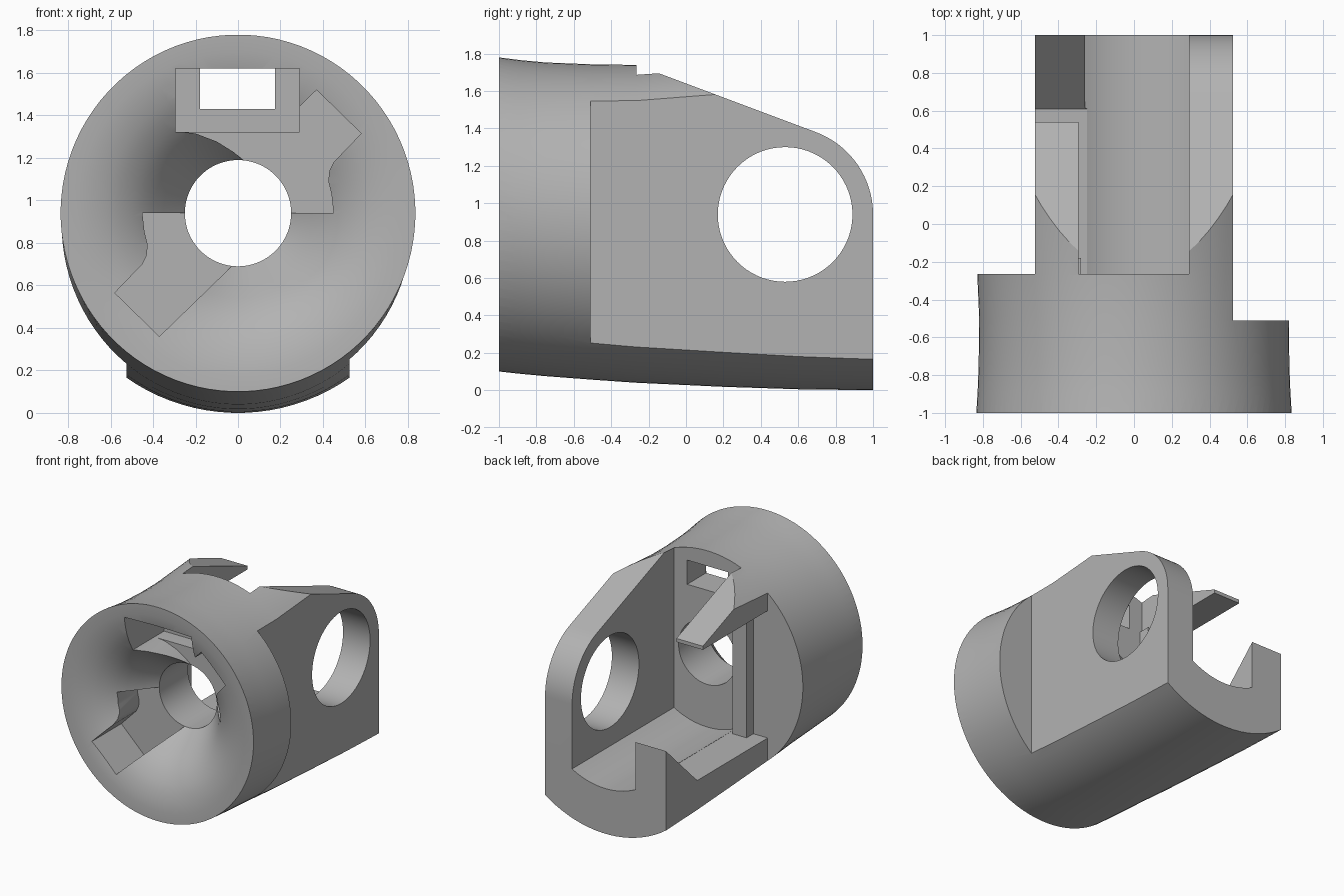
import bpy, bmesh, math
from mathutils import Vector

if "Cube" in bpy.data.objects:
    bpy.data.objects.remove(bpy.data.objects["Cube"])

AXIS = 0.94  # height of the bore axis

grey = bpy.data.materials.new("plain grey")
grey.use_nodes = True
grey.diffuse_color = (0.45, 0.45, 0.45, 1)
grey.node_tree.nodes["Principled BSDF"].inputs["Base Color"].default_value = (0.45, 0.45, 0.45, 1)


def loft(name, rings):
    """Closed solid through a list of equal-length point rings."""
    bm = bmesh.new()
    loops = [[bm.verts.new(p) for p in ring] for ring in rings]
    n = len(loops[0])
    for a, b in zip(loops, loops[1:]):
        for i in range(n):
            j = (i + 1) % n
            bm.faces.new((a[i], a[j], b[j], b[i]))
    bm.faces.new(loops[0])
    bm.faces.new(loops[-1])
    bmesh.ops.recalc_face_normals(bm, faces=bm.faces)
    mesh = bpy.data.meshes.new(name)
    bm.to_mesh(mesh)
    bm.free()
    mesh.materials.append(grey)
    obj = bpy.data.objects.new(name, mesh)
    bpy.context.collection.objects.link(obj)
    return obj


def ellipse(y, cz, a, b, n=96):
    angles = [2 * math.pi * (i + 0.5) / n for i in range(n)]
    return [(a * math.cos(t), y, cz + b * math.sin(t)) for t in angles]


def lathe(name, profile):
    """Solid of revolution about the bore axis from (radius, y) pairs."""
    return loft(name, [ellipse(y, AXIS, r, r) for r, y in profile])


def prism_x(name, profile, x0, x1):
    return loft(name, [[(x, y, z) for y, z in profile] for x in (x0, x1)])


def prism_y(name, profile, y0, y1):
    return loft(name, [[(x, y, z) for x, z in profile] for y in (y0, y1)])


def box(name, x0, x1, y0, y1, z0, z1):
    return prism_y(name, [(x0, z0), (x1, z0), (x1, z1), (x0, z1)], y0, y1)


def combine(target, other, operation="DIFFERENCE"):
    mod = target.modifiers.new("cut", "BOOLEAN")
    mod.operation = operation
    mod.solver = "EXACT"
    mod.object = other
    bpy.context.view_layer.objects.active = target
    bpy.ops.object.modifier_apply(modifier=mod.name)
    bpy.data.objects.remove(other)


# Outer body: y, bottom, top, half width
sections = [(-1, 0.1, 1.78, 0.835), (-0.88, 0.087, 1.765, 0.828), (-0.75, 0.075, 1.753, 0.823),
            (-0.5, 0.056, 1.743, 0.82), (-0.27, 0.04, 1.74, 0.83), (0.2, 0.018, 1.77, 0.855),
            (0.6, 0.005, 1.8, 0.885), (1, 0, 1.83, 0.915)]
body = loft("housing_body", [ellipse(y, (lo + hi) / 2, a, (hi - lo) / 2) for y, lo, hi, a in sections])

# Flat sides behind the front collar
combine(body, box("left_flat", 0.525, 2, -0.51, 2, -1, 3))
combine(body, box("right_flat", -2, -0.525, -0.265, 2, -1, 3))

# Sloping top, rounded over concentric with the side hole
hole_y, round_r = 0.53, 0.47
start = math.radians(69.5)
arc = [(hole_y + round_r * math.cos(start * (1 - i / 16)),
        AXIS + round_r * math.sin(start * (1 - i / 16))) for i in range(17)]
top = [(-0.255, 1.736)] + arc + [(1.2, AXIS), (1.2, 2.5), (-0.255, 2.5)]
combine(body, prism_x("top_slope", top, -2, 2))

# Rear channel with a rounded floor, open at the top and back
floor_r, left, right = 0.585, 0.29, -0.26
xs = [right + (left - right) * i / 20 for i in range(21)]
channel = [(x, AXIS - math.sqrt(floor_r ** 2 - x * x)) for x in xs]
combine(body, prism_y("channel", channel + [(left, 2.5), (right, 2.5)], -0.265, 1.5))

# Open right wall, leaving an upper prong and a rear wedge
window = [(-0.265, 0.41), (0.61, 0.41), (1, 0.79), (1.2, 0.985), (1.2, 2.5),
          (0.54, 2.5), (0.54, 1.41), (-0.265, 1.41)]
combine(body, prism_x("right_window", window, -1, -0.25))
combine(body, box("prong_trim", -0.295, -0.2, -0.265, 1.5, 1.3, 2.5))

# Round side hole
ring = [(hole_y + 0.36 * math.cos(math.tau * i / 72), AXIS + 0.36 * math.sin(math.tau * i / 72))
        for i in range(72)]
combine(body, prism_x("side_hole", ring, 0.1, 1))

# Flared front mouth and the bore behind it
flare = [(0.9, -1.2), (0.9, -1.002), (0.76, -0.997), (0.69, -0.985), (0.62, -0.965), (0.56, -0.938),
         (0.5, -0.9), (0.45, -0.86), (0.4, -0.807), (0.35, -0.745), (0.25, -0.62)]
combine(body, lathe("mouth", flare))
combine(body, lathe("bore", [(0.25, -0.9), (0.25, -0.1)]))

# Pair of twist-lock pockets, half a turn apart
pocket = [(0, 0), (0.45, 0), (0.44, 0.09), (0.425, 0.15), (0.43, 0.2), (0.45, 0.24),
          (0.58, 0.375), (0.37, 0.58), (0.03, 0.25)]
for sign in (1, -1):
    outline = [(sign * x, AXIS + sign * z) for x, z in pocket]
    combine(body, prism_y("lock_pocket", outline, -1.3, -0.62))

# Latch recess, its lower relief and the opening through to the channel
relief = [(-0.285, 1.325), (-0.2, 1.315), (-0.1, 1.277), (-0.02, 1.227), (0.03, 1.185), (0.2, 1.34)]
combine(body, prism_y("latch_relief", relief, -1.3, -0.62))
combine(body, box("latch_recess", -0.293, 0.29, -1.3, -0.5, 1.323, 1.62))
combine(body, box("latch_opening", -0.18, 0.175, -0.8, 0, 1.43, 1.62))

# Upright post inside the right window
post = box("right_post", -0.4, -0.28, -0.3, -0.18, 0.38, 1.44)
combine(body, post, "UNION")

bpy.ops.object.select_all(action="DESELECT")
body.select_set(True)
bpy.context.view_layer.objects.active = body
bpy.ops.object.shade_smooth_by_angle(angle=math.radians(25))
